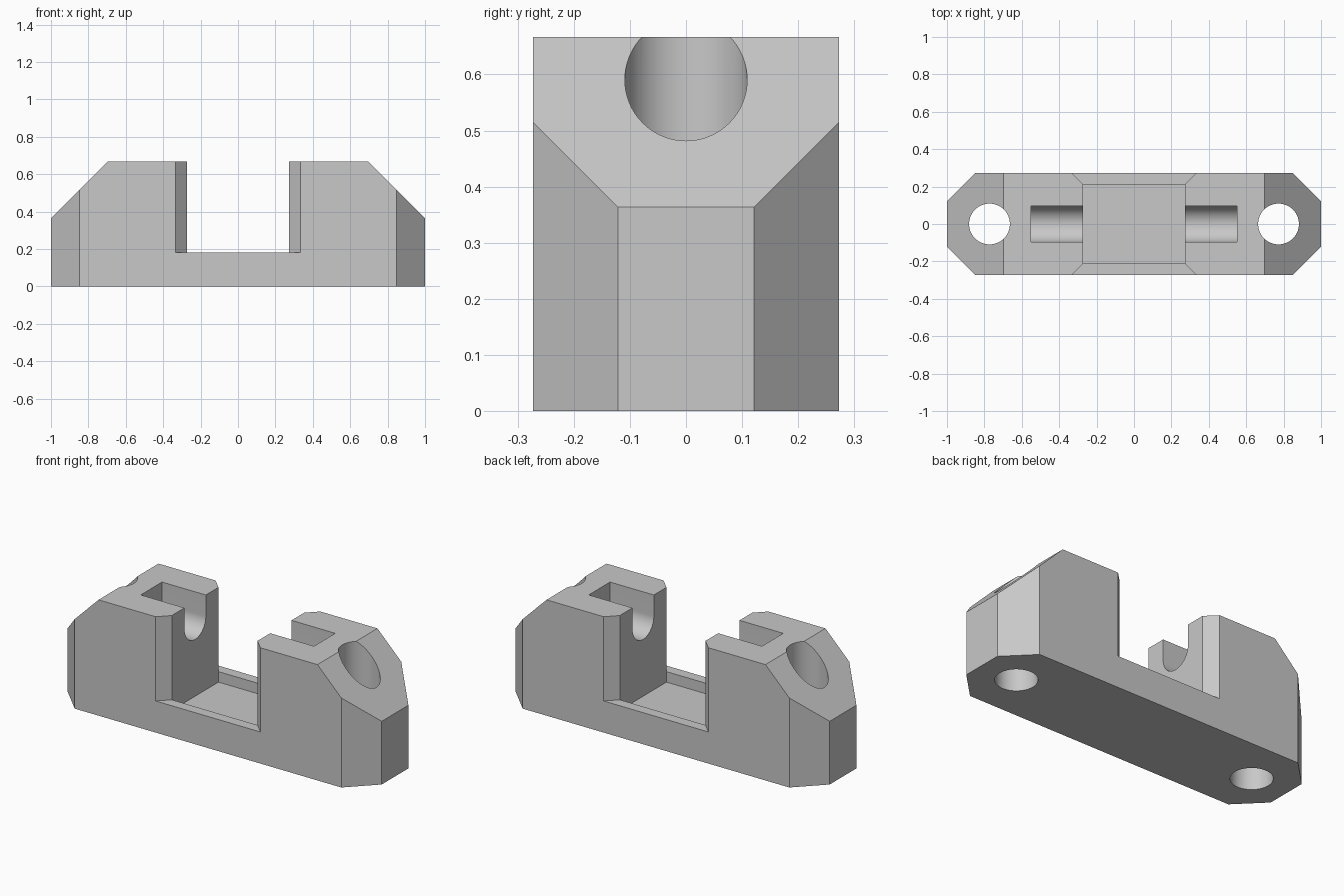
import bpy, bmesh
from math import cos, sin, pi, radians
from mathutils import Vector

if "Cube" in bpy.data.objects:
    bpy.data.objects.remove(bpy.data.objects["Cube"], do_unlink=True)

U = 2 / 33                                # design unit
L, W, H = 16.5 * U, 4.5 * U, 11 * U       # half length, half width, height
CORNER, SLOPE = 2.5 * U, 5 * U            # corner cut, sloped end cut
SLOT, EDGE = 4.5 * U, 1 * U               # half slot length, slot edge cut
LEDGE, FLOOR = 3 * U, 2 * U               # heights in the slot

grey = bpy.data.materials.new("plain grey")
grey.use_nodes = True
grey.diffuse_color = (0.58, 0.58, 0.58, 1)
grey.node_tree.nodes["Principled BSDF"].inputs["Base Color"].default_value = grey.diffuse_color


def prism(name, points, depth):
    """Closed polygon of 3D points swept along the depth vector."""
    bm = bmesh.new()
    face = bm.faces.new([bm.verts.new(p) for p in points])
    swept = bmesh.ops.extrude_face_region(bm, geom=[face])
    verts = [g for g in swept["geom"] if isinstance(g, bmesh.types.BMVert)]
    bmesh.ops.translate(bm, verts=verts, vec=Vector(depth))
    bmesh.ops.recalc_face_normals(bm, faces=bm.faces)
    mesh = bpy.data.meshes.new(name)
    bm.to_mesh(mesh)
    bm.free()
    mesh.materials.append(grey)
    obj = bpy.data.objects.new(name, mesh)
    bpy.context.collection.objects.link(obj)
    return obj


def cut(target, cutter):
    """Subtract the cutter, then discard it."""
    cutter.hide_render = True
    mod = target.modifiers.new("cut", "BOOLEAN")
    mod.operation = "DIFFERENCE"
    mod.solver = "EXACT"
    mod.object = cutter
    bpy.context.view_layer.objects.active = target
    bpy.ops.object.modifier_apply(modifier=mod.name)
    bpy.data.objects.remove(cutter, do_unlink=True)


# Block with cut corners
plan = [(L, W - CORNER), (L - CORNER, W), (CORNER - L, W), (-L, W - CORNER),
        (-L, CORNER - W), (CORNER - L, -W), (L - CORNER, -W), (L, CORNER - W)]
body = prism("clamp_body", [(x, y, 0) for x, y in plan], (0, 0, H))

# Sloped ends
bm = bmesh.new()
bm.from_mesh(body.data)
for s in (-1, 1):
    bmesh.ops.bisect_plane(bm, geom=bm.verts[:] + bm.edges[:] + bm.faces[:],
                           plane_co=(s * (L - SLOPE), 0, H), plane_no=(s, 0, 1),
                           clear_outer=True)
    bmesh.ops.holes_fill(bm, edges=[e for e in bm.edges if e.is_boundary], sides=0)
bmesh.ops.recalc_face_normals(bm, faces=bm.faces)
bm.to_mesh(body.data)
bm.free()

# Central slot with a sunken floor
y = W - EDGE
cut(body, prism("floor_cutter", [(-SLOT, -y, FLOOR), (SLOT, -y, FLOOR),
                                 (SLOT, y, FLOOR), (-SLOT, y, FLOOR)], (0, 0, 1)))

# Flared slot openings at front and back
flare = SLOT - y
for s in (-1, 1):
    cut(body, prism("flare_cutter",
                    [(-flare - 0.1, s * 0.1, LEDGE), (flare + 0.1, s * 0.1, LEDGE),
                     (flare + 0.4, s * 0.4, LEDGE), (-flare - 0.4, s * 0.4, LEDGE)],
                    (0, 0, 1)))

# Round-bottomed grooves and vertical screw holes
GROOVE_R, GROOVE_Z, GROOVE_END = 1.6 * U, 9 * U, 9.1 * U
HOLE_R, HOLE_X = 1.8 * U, 12.75 * U
for s in (-1, 1):
    arc = [(s * 0.2, GROOVE_R * cos(a), GROOVE_Z + GROOVE_R * sin(a))
           for a in (pi + pi * i / 32 for i in range(33))]
    top = [(s * 0.2, GROOVE_R, 1), (s * 0.2, -GROOVE_R, 1)]
    cut(body, prism("groove_cutter", arc + top, (s * (GROOVE_END - 0.2), 0, 0)))
    ring = [(s * HOLE_X + HOLE_R * cos(a), HOLE_R * sin(a), -0.1)
            for a in (2 * pi * i / 64 for i in range(64))]
    cut(body, prism("hole_cutter", ring, (0, 0, 1)))

# Smooth the bores, keep the edges crisp
bpy.ops.object.select_all(action="DESELECT")
body.select_set(True)
bpy.context.view_layer.objects.active = body
bpy.ops.object.shade_smooth_by_angle(angle=radians(20))
